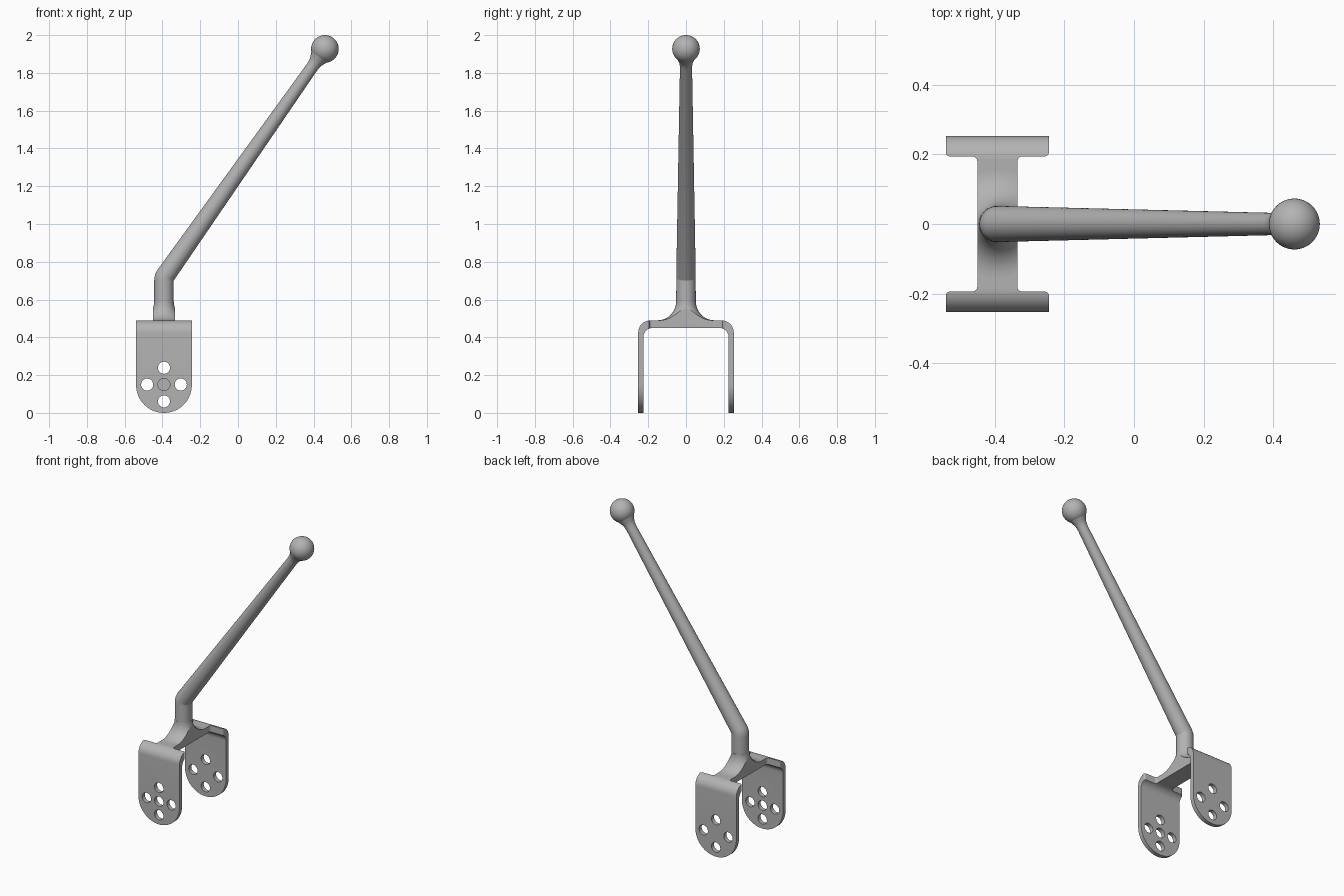
import bpy, bmesh, math
from mathutils import Vector

if "Cube" in bpy.data.objects:
    bpy.data.objects.remove(bpy.data.objects["Cube"])

CX = -0.392          # centre line of the bracket
STRIP = 0.0575       # half width of the bridge strip
SEG = 48

steel = bpy.data.materials.new("plain grey")
steel.use_nodes = True
GREY = (0.45, 0.45, 0.45, 1)
steel.diffuse_color = GREY
steel.node_tree.nodes["Principled BSDF"].inputs["Base Color"].default_value = GREY


def make(name, bm):
    bmesh.ops.recalc_face_normals(bm, faces=bm.faces)
    mesh = bpy.data.meshes.new(name)
    bm.to_mesh(mesh)
    bm.free()
    ob = bpy.data.objects.new(name, mesh)
    bpy.context.collection.objects.link(ob)
    mesh.materials.append(steel)
    return ob


def rounded(corners, steps=10):
    """Outline from (a, b, radius) corners with filleted arcs."""
    out = []
    pts = [Vector(c[:2]) for c in corners]
    for i, (p, c) in enumerate(zip(pts, corners)):
        r = c[2]
        if not r:
            out.append(p)
            continue
        u = (pts[i - 1] - p).normalized()
        v = (pts[(i + 1) % len(pts)] - p).normalized()
        half = u.angle(v) / 2
        mid = p + (u + v).normalized() * r / math.sin(half)
        t = r / math.tan(half)
        a, b = (p + u * t - mid).normalized(), (p + v * t - mid).normalized()
        out += [mid + a.slerp(b, k / steps) * r for k in range(steps + 1)]
    return out


def prism(name, pts, axis, lo, hi):
    """Extrude an outline along one axis, about the bracket centre line."""
    def place(p, d):
        co = list(p)
        co.insert(axis, d)
        return (co[0] + CX, co[1], co[2])
    bm = bmesh.new()
    face = bm.faces.new([bm.verts.new(place(p, lo)) for p in pts])
    new = bmesh.ops.extrude_face_region(bm, geom=[face])["geom"]
    shift = [0, 0, 0]
    shift[axis] = hi - lo
    bmesh.ops.translate(bm, vec=shift, verts=[g for g in new if isinstance(g, bmesh.types.BMVert)])
    return make(name, bm)


def combine(ob, cutter, operation):
    mod = ob.modifiers.new("cut", 'BOOLEAN')
    mod.operation = operation
    mod.solver = 'EXACT'
    mod.object = cutter
    bpy.context.view_layer.objects.active = ob
    bpy.ops.object.modifier_apply(modifier=mod.name)
    bpy.data.objects.remove(cutter)


def tube(rings):
    """Loft circles given as (x, z, tilt, radius)."""
    bm = bmesh.new()
    loops = []
    for x, z, t, r in rings:
        loops.append([bm.verts.new((x + r * math.cos(a) * math.cos(t), r * math.sin(a),
                                    z - r * math.cos(a) * math.sin(t)))
                      for a in (math.tau * k / SEG for k in range(SEG))])
    for lower, upper in zip(loops, loops[1:]):
        for k in range(SEG):
            n = (k + 1) % SEG
            bm.faces.new((lower[k], lower[n], upper[n], upper[k]))
    bm.faces.new(loops[0][::-1])
    bm.faces.new(loops[-1])
    return bm


# Fork bracket: bent U profile, trimmed to rounded tongues and a narrow bridge
Y, TOP, W = 0.253, 0.49, 0.1475
yi, under = 0.226, 0.45
bracket = prism("fork_bracket", rounded([
    (Y, 0, 0), (Y, TOP, 0.065), (-Y, TOP, 0.065), (-Y, 0, 0),
    (-yi, 0, 0), (-yi, under, 0.05), (yi, under, 0.05), (yi, 0, 0)]), 0, -0.2, 0.2)
tongue = prism("tongue_cutter", rounded([
    (-W, 0, W - 0.0005), (W, 0, W - 0.0005), (W, 0.6, 0), (-W, 0.6, 0)], 24), 1, -0.4, 0.4)
combine(bracket, tongue, 'INTERSECT')
F, E, IN = W + 0.0005, 0.3, 0.194
bridge = prism("bridge_cutter", rounded([
    (-F, -E, 0), (F, -E, 0), (F, -IN, 0.012), (STRIP, -IN, 0.014),
    (STRIP, IN, 0.014), (F, IN, 0.012), (F, E, 0), (-F, E, 0),
    (-F, IN, 0.012), (-STRIP, IN, 0.014), (-STRIP, -IN, 0.014), (-F, -IN, 0.012)], 5), 2, -0.1, 0.7)
combine(bracket, bridge, 'INTERSECT')

# Bolt holes: four through both plates, the centre one through the front only
HOLE, SPREAD, HZ = 0.032, 0.089, 0.15
for dx, dz, back in ((0, 1, 0.4), (0, -1, 0.4), (1, 0, 0.4), (-1, 0, 0.4), (0, 0, 0)):
    ring = [(dx * SPREAD + HOLE * math.cos(a), HZ + dz * SPREAD + HOLE * math.sin(a))
            for a in (math.tau * k / 32 for k in range(32))]
    combine(bracket, prism("hole_cutter", ring, 1, -0.4, back), 'DIFFERENCE')

# Flared foot of the post, trimmed flush with the bridge
POST, R = 0.052, 0.10
rings = [(CX, 0.48, 0, POST + R)]
for k in range(13):
    a = math.pi / 2 * (1 - k / 12)
    rings.append((CX, TOP + R - R * math.sin(a), 0, POST + R - R * math.cos(a)))
bm = tube(rings)
for side in (-1, 1):
    cut = bmesh.ops.bisect_plane(bm, geom=bm.verts[:] + bm.edges[:] + bm.faces[:],
                                 plane_co=(CX + side * STRIP, 0, 0),
                                 plane_no=(side, 0, 0), clear_outer=True)
    bmesh.ops.holes_fill(bm, edges=[e for e in bm.edges if e.is_boundary])
make("post_flare", bm)

# Arm: upright post, elbow hinged on its inner edge, tapered rod, neck
BX, BZ, BR = 0.46, 1.927, 0.073
px, pz = CX + POST, 0.70
tilt = math.radians(35.1)
rings = [(CX, 0.47, 0, POST)]
for k in range(7):
    t = tilt * k / 6
    r = POST - 0.0005
    rings.append((px - POST * math.cos(t), pz + POST * math.sin(t), t, r))
for d, r in ((0.115, 0.032), (0.09, 0.035), (0.078, 0.039), (0.0685, 0.043), (0.05, 0.052)):
    rings.append((BX - d * math.sin(tilt), BZ - d * math.cos(tilt), tilt, r))
make("arm", tube(rings))

# Ball knob
bm = bmesh.new()
bmesh.ops.create_uvsphere(bm, u_segments=SEG, v_segments=24, radius=BR)
bmesh.ops.translate(bm, vec=(BX, 0, BZ), verts=bm.verts)
make("ball_knob", bm)

# Smooth shading with sharp edges kept
for name in ("fork_bracket", "post_flare", "arm", "ball_knob"):
    bpy.ops.object.select_all(action='DESELECT')
    ob = bpy.data.objects[name]
    ob.select_set(True)
    bpy.context.view_layer.objects.active = ob
    bpy.ops.object.shade_smooth_by_angle(angle=math.radians(30))
